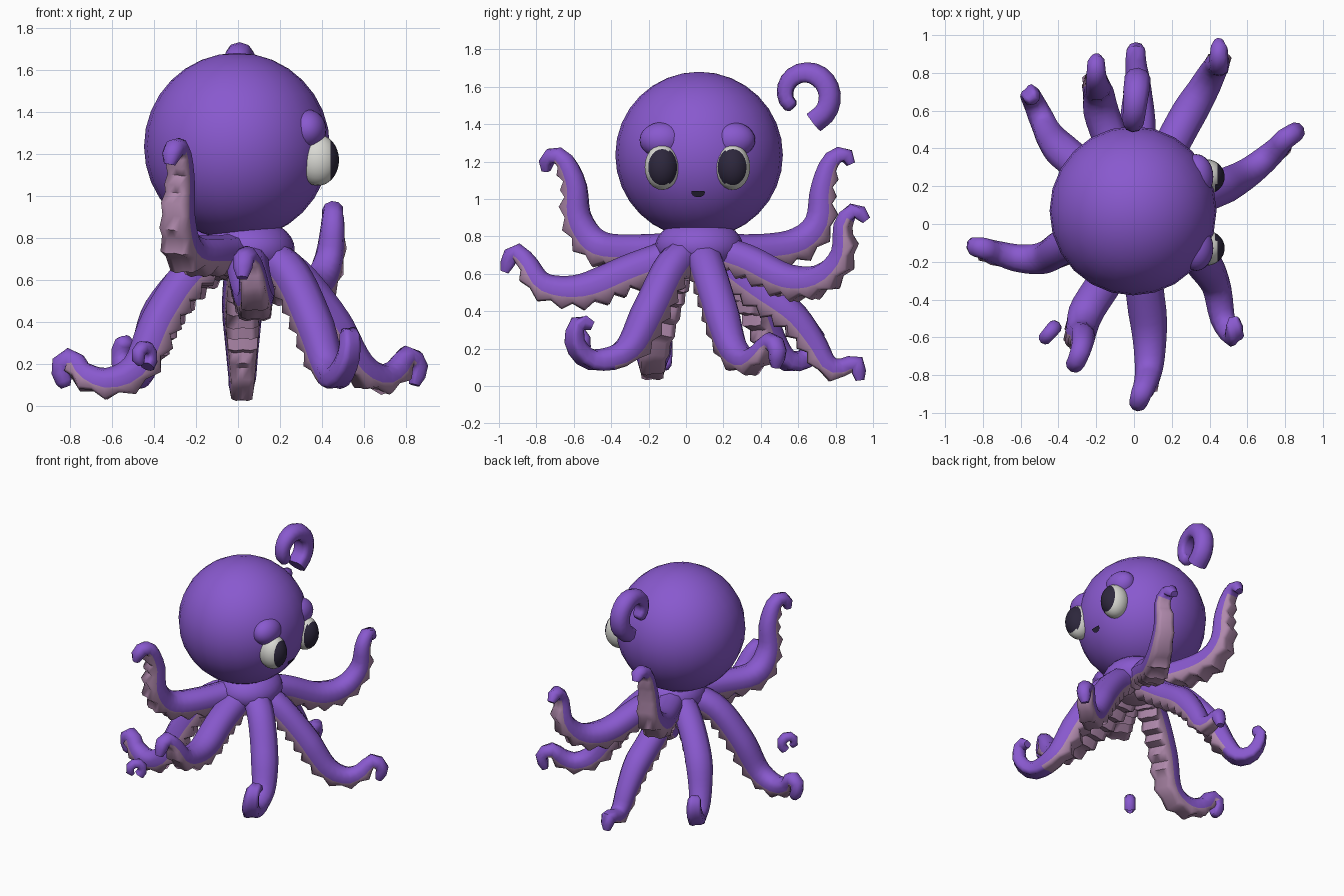
import bpy
import bmesh
import math
from mathutils import Vector, Matrix

cube = bpy.data.objects.get("Cube")
if cube:
    bpy.data.objects.remove(cube, do_unlink=True)


def material(name, rgb):
    mat = bpy.data.materials.new(name)
    mat.use_nodes = True
    color = (*rgb, 1)
    mat.diffuse_color = color
    mat.node_tree.nodes["Principled BSDF"].inputs["Base Color"].default_value = color
    return mat


PURPLE = material("purple_skin", (0.25, 0.1, 0.62))
PINK = material("pink_underside", (0.43, 0.25, 0.41))
WHITE = material("eye_white", (0.7, 0.7, 0.66))
DARK = material("dark_pupil", (0.026, 0.02, 0.045))


def finish(name, bm, mats, angle=50):
    bmesh.ops.recalc_face_normals(bm, faces=bm.faces)
    mesh = bpy.data.meshes.new(name)
    bm.to_mesh(mesh)
    bm.free()
    for mat in mats:
        mesh.materials.append(mat)
    obj = bpy.data.objects.new(name, mesh)
    bpy.context.collection.objects.link(obj)
    bpy.ops.object.select_all(action="DESELECT")
    obj.select_set(True)
    bpy.context.view_layer.objects.active = obj
    bpy.ops.object.shade_smooth_by_angle(angle=math.radians(angle))


def ellipsoid(name, center, radii, mats, rule=None, segments=24, rings=16, axis="Z"):
    """Ellipsoid; rule(unit face centre) is true for faces in the second material."""
    bm = bmesh.new()
    bmesh.ops.create_uvsphere(bm, u_segments=segments, v_segments=rings, radius=1)
    if axis == "X":
        bm.transform(Matrix.Rotation(math.pi / 2, 4, "Y"))
    if rule:
        for face in bm.faces:
            face.material_index = int(rule(face.calc_center_median()))
    bm.transform(Matrix.Translation(center) @ Matrix.Diagonal((*radii, 1)))
    finish(name, bm, mats)


def resample(points, step):
    """Smooth path through the points, cut into evenly spaced samples."""
    p = [Vector(q) for q in points]
    p = [2 * p[0] - p[1]] + p + [2 * p[-1] - p[-2]]
    dense = []
    for a, b, c, d in zip(p, p[1:], p[2:], p[3:]):
        for i in range(20):
            t = i / 20
            dense.append(0.5 * (2 * b + (c - a) * t + (2 * a - 5 * b + 4 * c - d) * t ** 2
                                + (3 * b - a - 3 * c + d) * t ** 3))
    dense.append(p[-2])
    out, run = [dense[0]], 0
    for a, b in zip(dense, dense[1:]):
        run += (b - a).length
        if run >= step:
            out.append(b)
            run = 0
    if run > step / 2:
        out.append(dense[-1])
    return out


def tube(name, points, thick, thin, suckers, step):
    """Tapered arm: rounded back, bumpy underside along the given share of its length."""
    path = resample(points, step)
    n = len(path)
    heading = path[-1] - path[0] if suckers else path[n // 2] - path[0]
    heading.z = 0
    across = Vector((0, 0, 1)).cross(heading).normalized()
    arc = [math.radians(-30 + 40 * i) for i in range(7)]
    back = [(math.cos(a), math.sin(a)) for a in arc]
    belly = [(-0.8, -0.78), (-0.45, -0.95), (0, -0.85), (0.45, -0.95), (0.8, -0.78)]
    bm = bmesh.new()
    rings = []
    for k, pos in enumerate(path):
        t = k / (n - 1)
        tangent = (path[min(k + 1, n - 1)] - path[max(k - 1, 0)]).normalized()
        up = tangent.cross(across).normalized()
        side = up.cross(tangent)
        r = thick + (thin - thick) * max(0, (t - 0.45) / 0.55)
        if k == n - 1:
            r *= 0.65
        bump = 0.48 * (k % 2) if t < suckers else 0
        section = back + [(x, y - bump) for x, y in belly]
        rings.append([bm.verts.new(pos + (side * x * 1.06 + up * y * 0.9) * r)
                      for x, y in section])
    count = len(rings[0])
    for k, (lower, upper) in enumerate(zip(rings, rings[1:])):
        for i in range(count):
            j = (i + 1) % count
            face = bm.faces.new((lower[i], lower[j], upper[j], upper[i]))
            face.material_index = int(i > 5 and k < suckers * n)
    bm.faces.new(rings[0])
    bm.faces.new(rings[-1])
    finish(name, bm, [PURPLE, PINK], 65)


# Head and the hub where the arms meet
HEAD = Vector((-0.005, 0.07, 1.235))
ellipsoid("head", HEAD, (0.442, 0.448, 0.445), [PURPLE])
ellipsoid("arm_hub", (0.05, 0.07, 0.745), (0.22, 0.235, 0.15), [PURPLE, PINK],
          rule=lambda c: c.z < -0.55)

# Eyes with pupils turned slightly inward, and brow ridges
for label, y, inward in (("right", -0.128, 0.08), ("left", 0.25, -0.08)):
    ellipsoid(label + "_eye", (0.38, y, 1.17), (0.1, 0.093, 0.122), [WHITE, DARK],
              rule=lambda c: c.x + c.y * inward > 0.59, rings=24, axis="X")
    ellipsoid(label + "_brow", (0.33, y, 1.315), (0.09, 0.12, 0.095), [PURPLE])

# Mouth: a small half disc lying on the face
bm = bmesh.new()
bmesh.ops.create_circle(bm, cap_ends=True, segments=20, radius=1)
for v in bm.verts:
    y, z = v.co.x * 0.036, min(v.co.y, 0.25) * 0.026 - 0.2
    v.co = HEAD + Vector((math.sqrt(0.446 ** 2 - y ** 2 - z ** 2) + 0.004, y - 0.005, z))
finish("mouth", bm, [DARK])


def arm(name, *points, thick=0.09, suckers=0.84):
    tube(name, [(0.04, 0.07, 0.75), *points], thick, 0.04, suckers, 0.045)


# Arms that lift off the ground
arm("right_raised_arm", (0.05, -0.27, 0.63), (0.08, -0.55, 0.52), (0.08, -0.76, 0.54),
    (0.06, -0.85, 0.66), (0.03, -0.92, 0.72), (0.02, -0.97, 0.61), thick=0.097)
arm("right_back_high_arm", (-0.12, -0.25, 0.73), (-0.25, -0.46, 0.75), (-0.28, -0.57, 0.89),
    (-0.27, -0.59, 1.08), (-0.28, -0.66, 1.22), (-0.31, -0.74, 1.22), (-0.33, -0.75, 1.13))
arm("left_back_high_arm", (-0.08, 0.34, 0.73), (-0.17, 0.58, 0.76), (-0.19, 0.7, 0.87),
    (-0.19, 0.72, 1.05), (-0.2, 0.77, 1.2), (-0.2, 0.85, 1.24), (-0.2, 0.89, 1.17))
arm("left_raised_arm", (0.15, 0.32, 0.68), (0.27, 0.55, 0.57), (0.37, 0.72, 0.58),
    (0.43, 0.83, 0.7), (0.45, 0.84, 0.87), (0.45, 0.91, 0.94), (0.45, 0.98, 0.87))

# Arms that reach down to the ground
arm("right_front_arm", (0.23, -0.07, 0.66), (0.36, -0.2, 0.41), (0.43, -0.32, 0.19),
    (0.47, -0.5, 0.14), (0.52, -0.59, 0.23), (0.53, -0.57, 0.34), (0.53, -0.5, 0.32),
    suckers=0.62)
arm("back_arm", (-0.2, -0.04, 0.66), (-0.37, -0.12, 0.43), (-0.48, -0.18, 0.19),
    (-0.62, -0.18, 0.12), (-0.74, -0.15, 0.16), (-0.79, -0.13, 0.23), (-0.85, -0.12, 0.19),
    (-0.82, -0.12, 0.09))
arm("left_back_arm", (-0.18, 0.23, 0.66), (-0.36, 0.37, 0.46), (-0.44, 0.46, 0.25),
    (-0.48, 0.54, 0.14), (-0.53, 0.64, 0.15), (-0.55, 0.69, 0.26), (-0.53, 0.65, 0.32),
    suckers=0.62)
arm("left_arm", (0.02, 0.36, 0.53), (0.02, 0.56, 0.39), (0.02, 0.68, 0.24),
    (0.02, 0.76, 0.11), (0.01, 0.85, 0.1), (0.01, 0.91, 0.13), (0.01, 0.93, 0.03))
arm("left_front_arm", (0.24, 0.11, 0.66), (0.43, 0.18, 0.44), (0.57, 0.25, 0.21),
    (0.68, 0.33, 0.14), (0.76, 0.4, 0.18), (0.8, 0.45, 0.24), (0.86, 0.49, 0.2),
    (0.84, 0.48, 0.1))


def curl(name, center, direction, radius, thick, thin, start, sweep, shrink):
    """Loose curled tip: a spiral in an upright plane."""
    flat = Vector((*direction, 0)).normalized()
    points = []
    for i in range(10):
        a = math.radians(start + sweep * i / 9)
        r = radius * (1 - shrink * i / 9)
        points.append(Vector(center) + flat * math.cos(a) * r + Vector((0, 0, math.sin(a) * r)))
    tube(name, points, thick, thin, 0, 0.035)


# Loose curled tips
curl("upper_curl", (0.005, 0.63, 1.555), (0.1, 1), 0.155, 0.066, 0.042, -70, 300, 0.42)
curl("lower_curl", (-0.45, -0.58, 0.235), (0.65, 0.75), 0.055, 0.036, 0.028, -60, 300, 0.3)
